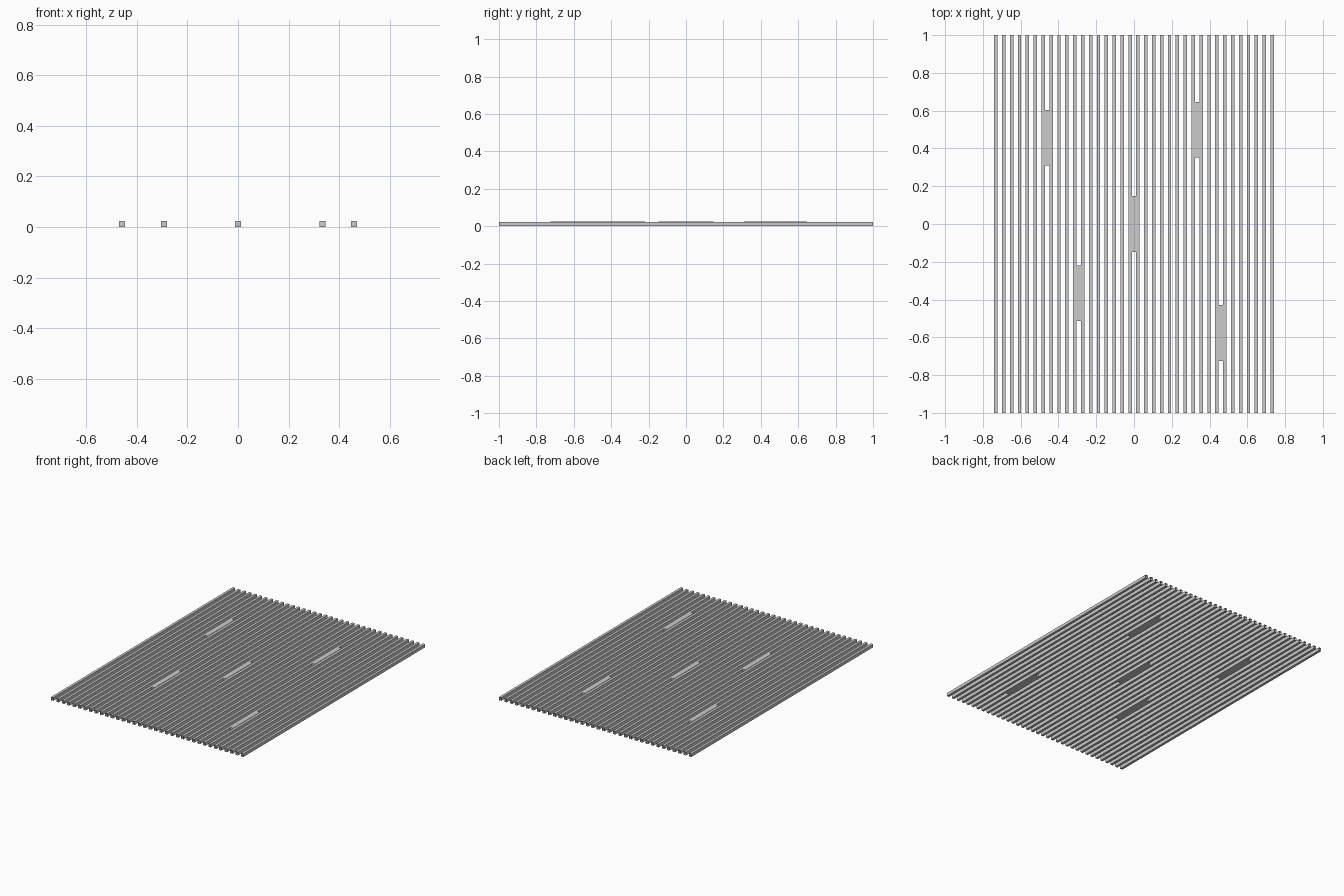
import bpy, bmesh

if "Cube" in bpy.data.objects:
    bpy.data.objects.remove(bpy.data.objects["Cube"])

PITCH = 0.0418     # slat spacing
SLAT_W = 0.018
SLAT_H = 0.022
COUNT = 36


def box(name, x, y, w, l, z0, z1, open_ends=False):
    """Axis-aligned box; open_ends drops the faces at both y ends."""
    bm = bmesh.new()
    bmesh.ops.create_cube(bm, size=1)
    for v in bm.verts:
        v.co = (x + v.co.x * w, y + v.co.y * l, z0 + (v.co.z + 0.5) * (z1 - z0))
    if open_ends:
        bm.normal_update()
        ends = [f for f in bm.faces if abs(f.normal.y) > 0.9]
        bmesh.ops.delete(bm, geom=ends, context='FACES_ONLY')
    me = bpy.data.meshes.new(name)
    bm.to_mesh(me)
    bm.free()
    ob = bpy.data.objects.new(name, me)
    bpy.context.collection.objects.link(ob)
    return ob


# Long parallel slats, open at both ends
for i in range(COUNT):
    x = (i - (COUNT - 1) / 2) * PITCH
    box(f"slat_{i + 1}", x, 0, SLAT_W, 2, 0, SLAT_H, open_ends=True)

# Short spacer blocks filling five of the gaps (gap index, centre y)
for gap, y in [(-11, 0.457), (8, 0.499), (0, 0), (-7, -0.366), (11, -0.577)]:
    box(f"spacer_{gap + 12}", gap * PITCH, y, PITCH - SLAT_W, 0.295, 0, 0.0245)
